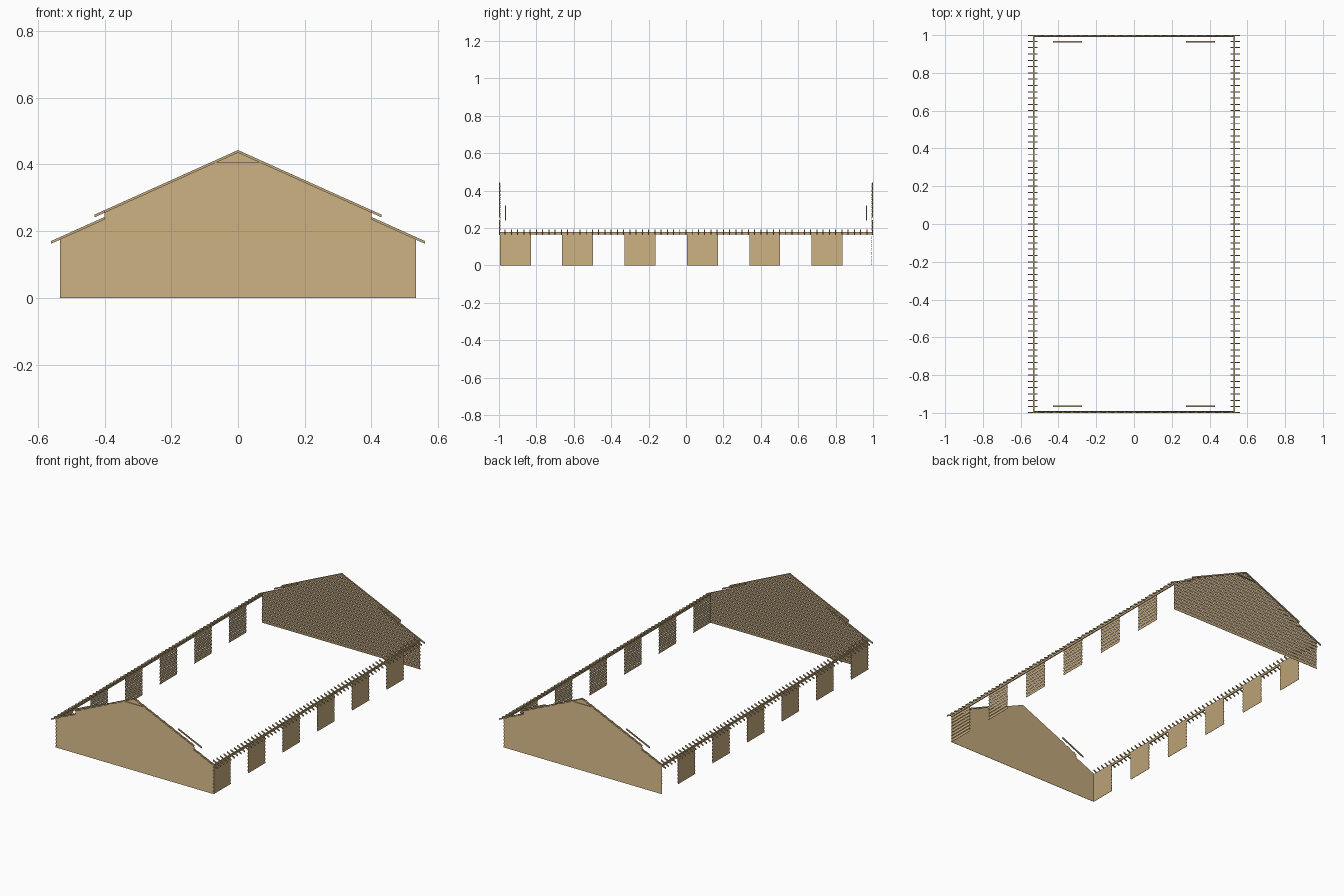
import bpy, bmesh
from mathutils import Vector

cube = bpy.data.objects.get("Cube")
if cube:
    bpy.data.objects.remove(cube, do_unlink=True)

wood = bpy.data.materials.new("tan wood")
wood.use_nodes = True
TAN = (0.54, 0.39, 0.20, 1)
wood.diffuse_color = TAN
wood.node_tree.nodes["Principled BSDF"].inputs["Base Color"].default_value = TAN

SLOPE = 0.45
WALL_X, STEP_X, EAVE_X = 0.533, 0.40, 0.56
LOW_TOP, HIGH_TOP = 0.4225, 0.443      # ridge heights of the two roof planes
BOARD = 0.167 / 8
LAP, THICK = 0.004, 0.0015


def prism(bm, ring_a, ring_b):
    """Join two matching rings of points into a closed solid."""
    a = [bm.verts.new(p) for p in ring_a]
    b = [bm.verts.new(p) for p in ring_b]
    n = len(a)
    bm.faces.new(a)
    bm.faces.new(b[::-1])
    for i in range(n):
        bm.faces.new((a[i], b[i], b[(i + 1) % n], a[(i + 1) % n]))


def finish(name, bm):
    bmesh.ops.recalc_face_normals(bm, faces=bm.faces)
    mesh = bpy.data.meshes.new(name)
    bm.to_mesh(mesh)
    bm.free()
    mesh.materials.append(wood)
    obj = bpy.data.objects.new(name, mesh)
    bpy.context.collection.objects.link(obj)


def lap_board(bm, centre, along, out, spans, levels):
    """One tilted board: its foot leans outward, its head inward."""
    rings = [[], []]
    for end in (0, 1):
        for level, lean, shift in ((0, 1, 0), (0, 1, -1), (1, -1, -1), (1, -1, 0)):
            z, tilt = levels[level]
            offset = out * (tilt * LAP / 2 + shift * THICK)
            p = centre + along * spans[level][end] + offset
            rings[end].append((p.x, p.y, z))
    prism(bm, *rings)


def tilt_at(z, foot):
    return 1 - 2 * (z - foot) / BOARD


def half_width(z):
    """Half the gable's width at a height, with its stepped roof line."""
    if z >= HIGH_TOP - SLOPE * STEP_X:
        return max(0.002, (HIGH_TOP - z) / SLOPE)
    return min(WALL_X, max(STEP_X, (LOW_TOP - z) / SLOPE))


def rafter(bm, side, x0, x1, y, ridge, depth, width):
    """Sloping timber between two x positions."""
    rings = []
    for dy in (-width / 2, width / 2):
        rings.append([(side * x, y + dy, ridge - SLOPE * x - drop)
                      for x, drop in ((x0, 0), (x1, 0), (x1, depth), (x0, depth))])
    prism(bm, *rings)


# Gable end walls of lapped boards, cut to the stepped roof line
top = HIGH_TOP - 0.004
breaks = [LOW_TOP - SLOPE * WALL_X, LOW_TOP - SLOPE * STEP_X, HIGH_TOP - SLOPE * STEP_X]
for name, sign in (("front_gable_wall", -1), ("back_gable_wall", 1)):
    bm = bmesh.new()
    foot = 0.0
    while foot < top:
        head = min(foot + BOARD, top)
        cuts = [foot] + [b for b in breaks if foot < b < head] + [head]
        for lo, hi in zip(cuts, cuts[1:]):
            w0, w1 = half_width(lo), half_width(hi - 0.0001)
            lap_board(bm, Vector((0, sign * 0.993, 0)), Vector((1, 0, 0)),
                      Vector((0, sign, 0)), ((-w0, w0), (-w1, w1)),
                      ((lo, tilt_at(lo, foot)), (hi, tilt_at(hi, foot))))
        foot += BOARD
    finish(name, bm)

# Side wall panels, six a side with openings between
for name, sign in (("left_wall_panels", 1), ("right_wall_panels", -1)):
    bm = bmesh.new()
    for i in range(6):
        y0 = -0.995 + i / 3
        span = (y0, y0 + 0.165)
        for row in range(8):
            lap_board(bm, Vector((sign * 0.531, 0, 0)), Vector((0, 1, 0)),
                      Vector((sign, 0, 0)), (span, span),
                      ((row * BOARD, 1), ((row + 1) * BOARD, -1)))
    finish(name, bm)

# Long beams along the tops of the side walls
for name, sign in (("left_wall_beam", 1), ("right_wall_beam", -1)):
    bm = bmesh.new()
    rings = [[(sign * x, y, z) for x, z in
              ((0.528, 0.165), (0.534, 0.165), (0.534, 0.179), (0.528, 0.179))]
             for y in (-0.995, 0.995)]
    prism(bm, *rings)
    finish(name, bm)

# Rafter tails over the side walls
for name, side in (("left_rafter_tails", 1), ("right_rafter_tails", -1)):
    bm = bmesh.new()
    for i in range(1, 60):
        rafter(bm, side, 0.51, EAVE_X, -1 + i / 30, LOW_TOP, 0.008, 0.005)
    finish(name, bm)

# Gable rafters and the short upper eave rafters inside them
gable, short = bmesh.new(), bmesh.new()
for side in (-1, 1):
    for end in (-1, 1):
        rafter(gable, side, 0, STEP_X, end * 0.997, HIGH_TOP, 0.008, 0.006)
        rafter(gable, side, STEP_X, EAVE_X, end * 0.997, LOW_TOP, 0.008, 0.006)
        rafter(short, side, 0.275, 0.43, end * 0.965, HIGH_TOP, 0.008, 0.006)
finish("gable_rafters", gable)
finish("upper_eave_rafters", short)

# Slim collar ties near the peaks
bm = bmesh.new()
for end in (-1, 1):
    rings = [[(x, end * y, z) for y, z in
              ((0.994, 0.403), (0.998, 0.403), (0.998, 0.406), (0.994, 0.406))]
             for x in (-0.07, 0.07)]
    prism(bm, *rings)
finish("collar_ties", bm)
